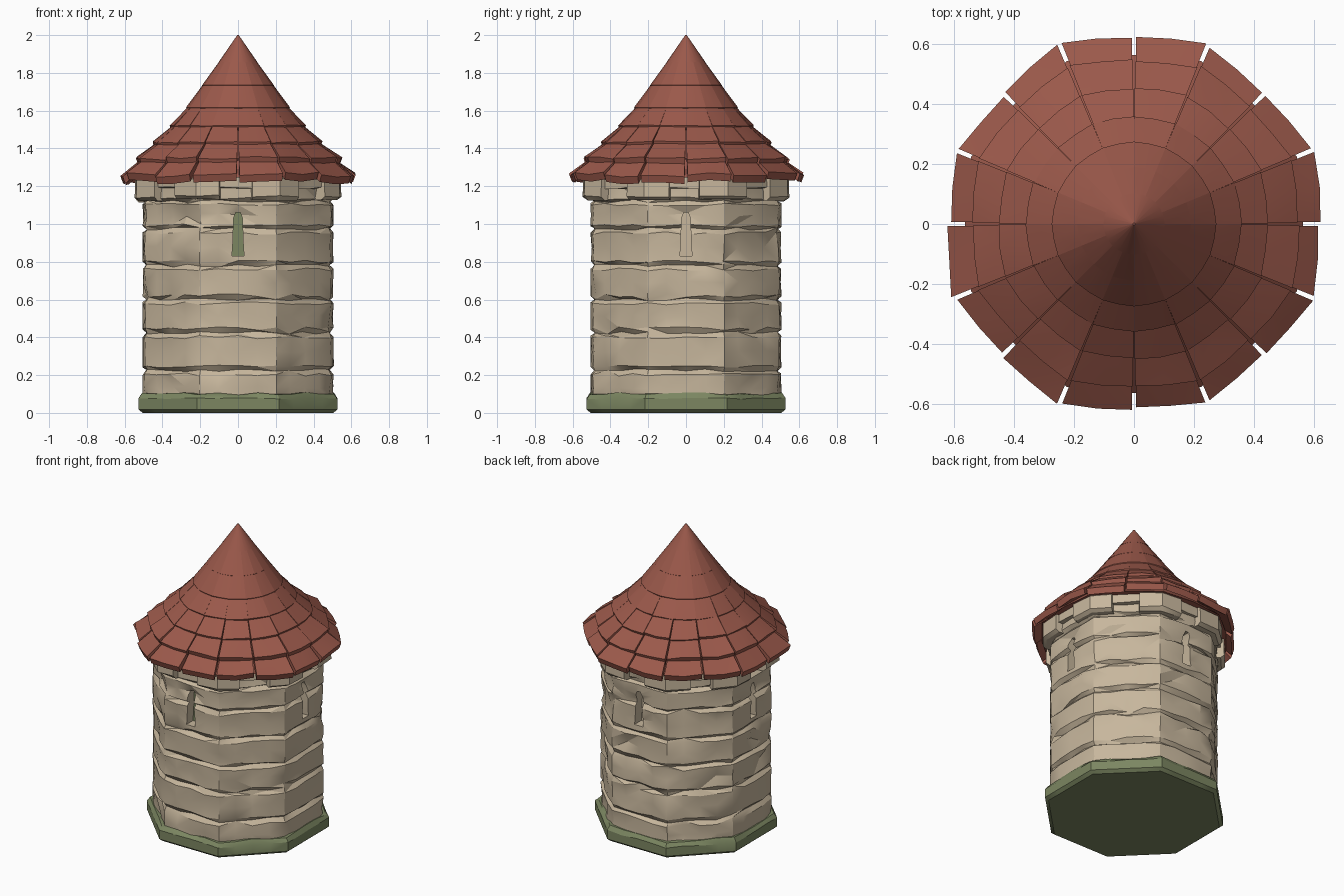
import bpy, bmesh, math, random
from mathutils import Matrix, Vector

if "Cube" in bpy.data.objects:
    bpy.data.objects.remove(bpy.data.objects["Cube"])

random.seed(7)
T = math.tau


def material(name, rgb):
    m = bpy.data.materials.new(name)
    m.diffuse_color = (*rgb, 1)
    m.use_nodes = True
    m.node_tree.nodes["Principled BSDF"].inputs["Base Color"].default_value = m.diffuse_color
    return m


STONE = material("pale stone", (0.57, 0.47, 0.335))
ROOF = material("red roof tile", (0.33, 0.10, 0.07))
MOSS = material("moss green", (0.20, 0.24, 0.12))


def rnd(a):
    return random.uniform(-a, a)


def octagon(angle, apothem, amount=1.0):
    """Radius of an octagon with flats on the axes, blended towards a circle."""
    off = (angle + T / 16) % (T / 8) - T / 16
    return apothem * (1 + amount * (1 / math.cos(off) - 1))


def polar(r, a, z):
    return Vector((r * math.cos(a), r * math.sin(a), z))


def finish(bm, name, mat, angle=30):
    bmesh.ops.recalc_face_normals(bm, faces=bm.faces)
    me = bpy.data.meshes.new(name)
    bm.to_mesh(me)
    bm.free()
    ob = bpy.data.objects.new(name, me)
    bpy.context.collection.objects.link(ob)
    me.materials.append(mat)
    if angle:
        smooth(ob, angle)
    return ob


def smooth(ob, angle):
    bpy.ops.object.select_all(action='DESELECT')
    ob.select_set(True)
    bpy.context.view_layer.objects.active = ob
    bpy.ops.object.shade_smooth_by_angle(angle=math.radians(angle))


def loft(bm, rings):
    """Skin closed rings of points and cap both ends."""
    vs = [[bm.verts.new(p) for p in ring] for ring in rings]
    n = len(vs[0])
    for lo, hi in zip(vs, vs[1:]):
        for i in range(n):
            j = (i + 1) % n
            quad = [lo[i], lo[j], hi[j], hi[i]]
            if random.random() < 0.5:
                bm.faces.new(quad[:3])
                bm.faces.new((quad[0], quad[2], quad[3]))
            else:
                bm.faces.new((quad[0], quad[1], quad[3]))
                bm.faces.new(quad[1:])
    bm.faces.new(vs[0][::-1])
    bm.faces.new(vs[-1])


# Angles at even steps along each flat side, corners included
STEPS = 4
ANGLES = []
for side in range(8):
    for k in range(STEPS):
        t = -1 + 2 * k / STEPS
        ANGLES.append(side * T / 8 + math.atan(t * math.tan(T / 16)))


# Wall: bulging chiselled courses with grooves between them
joints = [0.04, 0.225, 0.425, 0.6, 0.78, 0.975, 1.12, 1.27]
rings = []
for z0, z1 in zip(joints, joints[1:]):
    rings.append([polar(octagon(a, 0.482 + rnd(0.004)), a, z0 + rnd(0.008)) for a in ANGLES])
    for f, depth in ((0.12, 0.004), (0.5, 0.012), (0.88, 0.004)):
        ring = []
        for i, a in enumerate(ANGLES):
            ap = 0.507 - random.random() * depth
            if i % STEPS == 0:
                ap -= 0.012                      # worn corners
            if random.random() < 0.1:
                ap -= 0.018                      # chipped hollows
            ring.append(polar(octagon(a, ap), a, z0 + f * (z1 - z0) + rnd(0.009)))
        rings.append(ring)
rings.append([polar(octagon(a, 0.48), a, 1.275) for a in ANGLES])
bm = bmesh.new()
loft(bm, rings)
wall = finish(bm, "stone_wall", STONE, 0)

# Arrow slits cut into the four axis sides
outline = [(-0.032, 0.83), (0.032, 0.83), (0.026, 0.92), (0.024, 1.03),
           (0.012, 1.06), (-0.012, 1.06), (-0.024, 1.03), (-0.026, 0.92)]
bm = bmesh.new()
for k in range(4):
    rot = Matrix.Rotation(k * T / 4, 3, 'Z')
    near = [bm.verts.new(rot @ Vector((x, -0.60, z))) for x, z in outline]
    far = [bm.verts.new(rot @ Vector((x, -0.43, z))) for x, z in outline]
    bm.faces.new(near)
    bm.faces.new(far[::-1])
    for i in range(8):
        j = (i + 1) % 8
        bm.faces.new((near[j], near[i], far[i], far[j]))
cutter = finish(bm, "slit_cutter", STONE, 0)
cutter.hide_render = True
mod = wall.modifiers.new("slits", 'BOOLEAN')
mod.operation = 'DIFFERENCE'
mod.solver = 'EXACT'
mod.object = cutter
bpy.context.view_layer.objects.active = wall
bpy.ops.object.modifier_apply(modifier=mod.name)
bpy.data.objects.remove(cutter)
smooth(wall, 25)

# Mossy back of the front slit
bm = bmesh.new()
bm.faces.new([bm.verts.new((x, -0.434, z)) for x, z in outline])
finish(bm, "slit_back", MOSS, 0)

# Mossy plinth with a ragged upper edge
bm = bmesh.new()
loft(bm, [[polar(octagon(a, ap), a, z + rnd(j)) for a in ANGLES]
          for ap, z, j in ((0.505, 0, 0), (0.526, 0.018, 0), (0.526, 0.075, 0.005),
                           (0.508, 0.102, 0.008), (0.47, 0.104, 0))])
finish(bm, "plinth", MOSS)


# Collar under the eaves: a thin band and a hanging block on each corner
bm = bmesh.new()
loft(bm, [[polar(octagon(a, ap - random.random() * 0.006), a, z + rnd(j)) for a in ANGLES]
          for ap, z, j in ((0.48, 1.185, 0), (0.527, 1.19, 0.008),
                           (0.527, 1.25, 0), (0.48, 1.27, 0))])
finish(bm, "collar_band", STONE)

bm = bmesh.new()
for k in range(8):
    c = (k + 0.5) * T / 8
    spread = [c + s * T / 8 for s in (-0.30 + rnd(0.05), 0, 0.30 + rnd(0.05))]
    low = 1.125 + rnd(0.012)
    loops = []
    for ap, z in ((0.525, low), (0.547, low + 0.02), (0.545, 1.24), (0.52, 1.26)):
        loops.append([polar(octagon(a, ap - 0.008 * (i == 1)), a, z + rnd(0.004))
                      for i, a in enumerate(spread)]
                     + [polar(octagon(a, 0.45), a, z) for a in spread[::-1]])
    loft(bm, loops)
finish(bm, "collar_corner_blocks", STONE)


# Roof: overlapping rings of tiles, (outer r, outer z, inner r, inner z, octagonal blend, gap)
TILE_RINGS = [(0.618, 1.262, 0.505, 1.350, 0.60, 0.012),
              (0.545, 1.345, 0.425, 1.435, 0.50, 0.008),
              (0.450, 1.435, 0.335, 1.530, 0.30, 0.005),
              (0.360, 1.520, 0.255, 1.630, 0.10, 0.001),
              (0.275, 1.618, 0.175, 1.752, 0.00, 0.000),
              (0.190, 1.735, 0.085, 1.880, 0.00, 0.000)]
for level, (r0, z0, r1, z1, oct_mix, gap) in enumerate(TILE_RINGS):
    bm = bmesh.new()
    rough = max(0, 1 - level / 4)
    slope = Vector((r1 - r0, z1 - z0)).normalized()
    thick = 0.038 if level < 3 else 0.025
    dr, dz = slope.y * -thick * 0.6, -thick      # drop to the underside
    for k in range(16):
        a0, a1 = k * T / 16 + gap, (k + 1) * T / 16 - gap
        lift = rnd(0.009) * rough
        reach = rnd(0.008) * rough
        am = (a0 + a1) / 2
        top, bottom = [], []
        for r, z, a in ((r0, z0, a0), (r0, z0, am), (r0, z0, a1),
                        (r1, z1, a1), (r1, z1, am), (r1, z1, a0)):
            edge = r == r0
            rr = octagon(a, r, oct_mix) + (reach + rnd(0.004) * rough if edge else 0)
            if edge and a == am and level >= 3:
                rr -= 0.002
            zz = z + (lift + rnd(0.010) * rough if edge else 0)
            top.append(bm.verts.new(polar(rr, a, zz)))
            bottom.append(bm.verts.new(polar(rr + dr, a, zz + dz)))
        for s in (0, 1):                         # two quads above and below, split at random
            q = (0, 1, 4, 5) if s == 0 else (1, 2, 3, 4)
            f = random.randrange(2)
            q = q[f:] + q[:f]
            bm.faces.new([top[q[i]] for i in (0, 1, 2)])
            bm.faces.new([top[q[i]] for i in (0, 2, 3)])
            bm.faces.new([bottom[i] for i in q[::-1]])
        for i in range(6):
            j = (i + 1) % 6
            bm.faces.new((top[j], top[i], bottom[i], bottom[j]))
    if level >= 3:
        bmesh.ops.remove_doubles(bm, verts=bm.verts, dist=0.0008)
    finish(bm, f"roof_tiles_{level + 1}", ROOF, 24)

# Roof core filling the gaps and closing the underside
bm = bmesh.new()
loft(bm, [[polar(octagon(k * T / 16, r, 0.5), k * T / 16, z) for k in range(16)]
          for r, z in ((0.45, 1.245), (0.565, 1.245), (0.42, 1.395), (0.30, 1.52),
                       (0.20, 1.66), (0.10, 1.81), (0.02, 1.93))])
finish(bm, "roof_core", ROOF)

# Pointed cap
bm = bmesh.new()
bmesh.ops.create_cone(bm, cap_ends=True, segments=24, radius1=0.102, radius2=0.004,
                      depth=0.142, matrix=Matrix.Translation((0, 0, 1.929)))
finish(bm, "roof_cap", ROOF)
